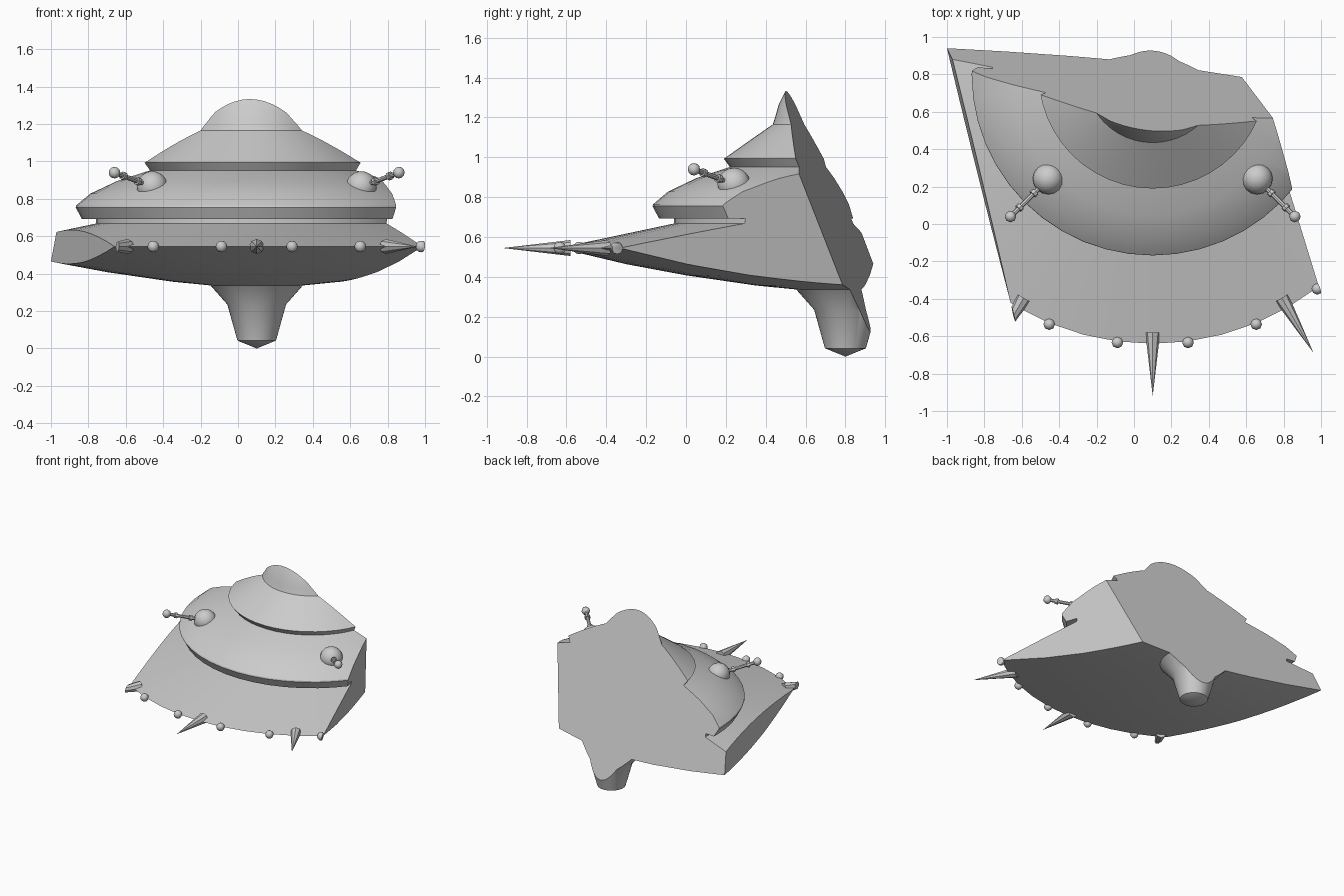
import bpy, bmesh, math
from mathutils import Vector, Matrix

if "Cube" in bpy.data.objects:
    bpy.data.objects.remove(bpy.data.objects["Cube"])

AX, AY = 0.10, 0.80          # vertical axis of the full saucer
RIM_R, RIM_Z = 1.44, 0.545

grey = bpy.data.materials.new("hull_grey")
grey.diffuse_color = (0.6, 0.6, 0.6, 1)
grey.use_nodes = True
grey.node_tree.nodes["Principled BSDF"].inputs["Base Color"].default_value = grey.diffuse_color

# Three planes that slice the saucer: (point, outward normal)
CUTS = [
    (Vector((0, 0.984, 0)), Vector((0.1216, 1, 0.356))),       # back
    (Vector((0.785, 0, 0)), Vector((1, 0.3405, -0.1638))),     # right
    (Vector((-0.8137, 0, 0)), Vector((-1, -0.2445, 0.0935))),  # left
]


def finish(name, bm, angle=30):
    """Slice by the planes, cap the holes and make the object."""
    for co, no in CUTS:
        geom = bm.verts[:] + bm.edges[:] + bm.faces[:]
        bmesh.ops.bisect_plane(bm, geom=geom, dist=1e-5, plane_co=co,
                               plane_no=no.normalized(), clear_outer=True)
        open_edges = [e for e in bm.edges if e.is_boundary]
        if open_edges:
            bmesh.ops.holes_fill(bm, edges=open_edges, sides=0)
    if not bm.faces:
        bm.free()
        return
    bmesh.ops.recalc_face_normals(bm, faces=bm.faces[:])
    me = bpy.data.meshes.new(name)
    bm.to_mesh(me)
    bm.free()
    me.materials.append(grey)
    ob = bpy.data.objects.new(name, me)
    bpy.context.collection.objects.link(ob)
    bpy.ops.object.select_all(action='DESELECT')
    ob.select_set(True)
    bpy.context.view_layer.objects.active = ob
    bpy.ops.object.shade_smooth_by_angle(angle=math.radians(angle))


def around(deg, r, z):
    """Point on a circle about the saucer axis, 0 degrees = front."""
    a = math.radians(deg)
    return Vector((AX + r * math.sin(a), AY - r * math.cos(a), z))


def lathe(name, profile, n=48):
    bm = bmesh.new()
    rings = []
    for r, z in profile:
        if r == 0:
            rings.append([bm.verts.new((AX, AY, z))] * n)
        else:
            rings.append([bm.verts.new(around(360 * i / n, r, z)) for i in range(n)])
    for lo, hi in zip(rings, rings[1:]):
        for i in range(n):
            j = (i + 1) % n
            quad = list(dict.fromkeys((lo[i], lo[j], hi[j], hi[i])))
            bm.faces.new(quad)
    finish(name, bm)


def rod(name, a, b, r1, r2, n=8):
    d = b - a
    bm = bmesh.new()
    m = Matrix.Translation((a + b) / 2) @ d.to_track_quat('Z', 'Y').to_matrix().to_4x4()
    bmesh.ops.create_cone(bm, cap_ends=True, segments=n, radius1=r1, radius2=r2,
                          depth=d.length, matrix=m)
    finish(name, bm)


def ball(name, c, r, u=8, v=6):
    bm = bmesh.new()
    bmesh.ops.create_uvsphere(bm, u_segments=u, v_segments=v, radius=r,
                              matrix=Matrix.Translation(c))
    finish(name, bm, 50)


# Saucer body: stem, underside, rim, two stepped tiers and the top dome
lathe("saucer_body", [
    (0, 0.0), (0.103, 0.042), (0.157, 0.235), (0.247, 0.337),
    (0.45, 0.357), (0.80, 0.408), (1.10, 0.464), (RIM_R, RIM_Z),
    (0.86, 0.668), (0.86, 0.692), (0.935, 0.692), (0.968, 0.755),
    (0.965, 0.765), (0.89, 0.828), (0.75, 0.895), (0.58, 0.952),
    (0.61, 0.993), (0.48, 1.085), (0.365, 1.165), (0.35, 1.21),
    (0.335, 1.265), (0.30, 1.335), (0.18, 1.41), (0, 1.44)])

# Spikes and studs round the rim (those beyond the cuts vanish)
for i, deg in enumerate((-30, 0, 30)):
    rod(f"rim_spike_{i}", around(deg, 1.38, RIM_Z), around(deg, 1.72, RIM_Z), 0.04, 0, 8)
for i in range(-3, 3):
    ball(f"rim_stud_{i + 3}", around(15 * i + 7.5, 1.446, RIM_Z), 0.031)

# Antennas: round mount, rod, two collars and a ball tip
for side, deg in (("left", -45), ("right", 45)):
    base, tip = around(deg, 0.79, 0.865), around(deg, 1.075, 0.94)
    ball(f"{side}_antenna_mount", base, 0.083, 16, 10)
    rod(f"{side}_antenna_rod", base, tip, 0.013, 0.013)
    for k, t in enumerate((0.38, 0.76)):
        rod(f"{side}_antenna_collar_{k}", base.lerp(tip, t - 0.035),
            base.lerp(tip, t + 0.035), 0.022, 0.022)
    ball(f"{side}_antenna_tip", tip, 0.031)
